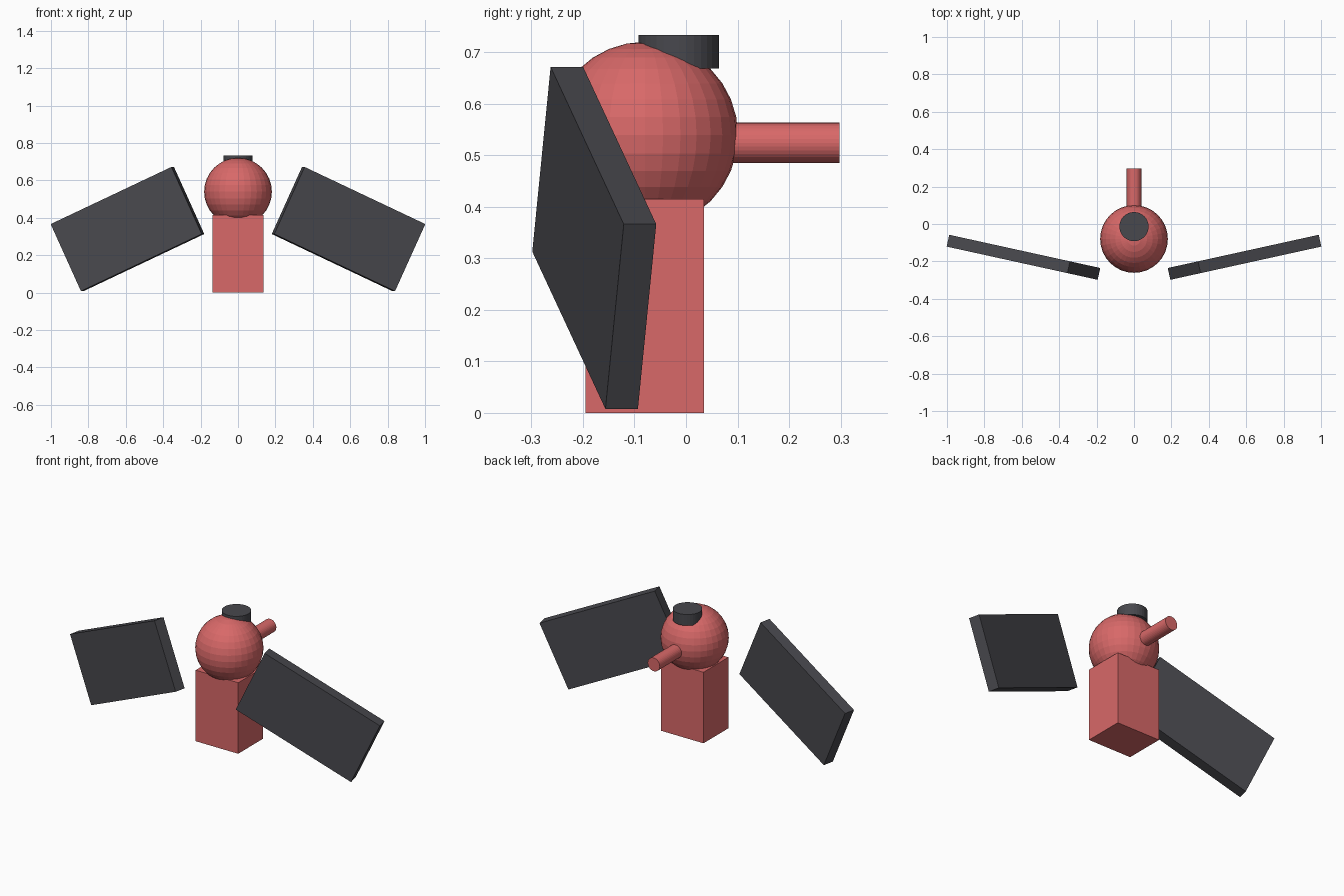
import bpy
from math import radians

if "Cube" in bpy.data.objects:
    bpy.data.objects.remove(bpy.data.objects["Cube"])


def material(name, colour):
    m = bpy.data.materials.new(name)
    m.diffuse_color = colour
    m.use_nodes = True
    m.node_tree.nodes["Principled BSDF"].inputs["Base Color"].default_value = m.diffuse_color
    return m


red = material("red", (0.69, 0.14, 0.14, 1))
dark = material("dark_grey", (0.065, 0.065, 0.075, 1))


def finish(name, mat):
    ob = bpy.context.object
    ob.name = name
    ob.data.materials.append(mat)
    return ob


def box(name, loc, size, mat, rot=(0, 0, 0)):
    bpy.ops.mesh.primitive_cube_add(size=1, location=loc, rotation=rot)
    ob = finish(name, mat)
    ob.scale = size
    return ob


def cylinder(name, loc, radius, depth, mat, rot=(0, 0, 0)):
    bpy.ops.mesh.primitive_cylinder_add(vertices=32, radius=radius, depth=depth,
                                        location=loc, rotation=rot)
    return finish(name, mat)


# Upright pedestal block
box("body", (0, -0.08, 0.2075), (0.275, 0.23, 0.415), red)

# Faceted ball head
bpy.ops.mesh.primitive_uv_sphere_add(segments=32, ring_count=16, radius=0.181,
                                     location=(0, -0.08, 0.539))
finish("head", red)

# Rod pointing backwards, starting inside the head
cylinder("rear_rod", (0, 0.1485, 0.524), 0.039, 0.299, red, (radians(90), 0, 0))

# Flat cap on top
cylinder("cap", (0, -0.014, 0.7005), 0.078, 0.065, dark)

# Pair of tilted slabs, mirrored left and right
for name, s in (("right_wing", 1), ("left_wing", -1)):
    box(name, (s * 0.591, -0.178, 0.3395), (0.728, 0.0645, 0.395), dark,
        (0, s * radians(24.8), s * radians(12.4)))
